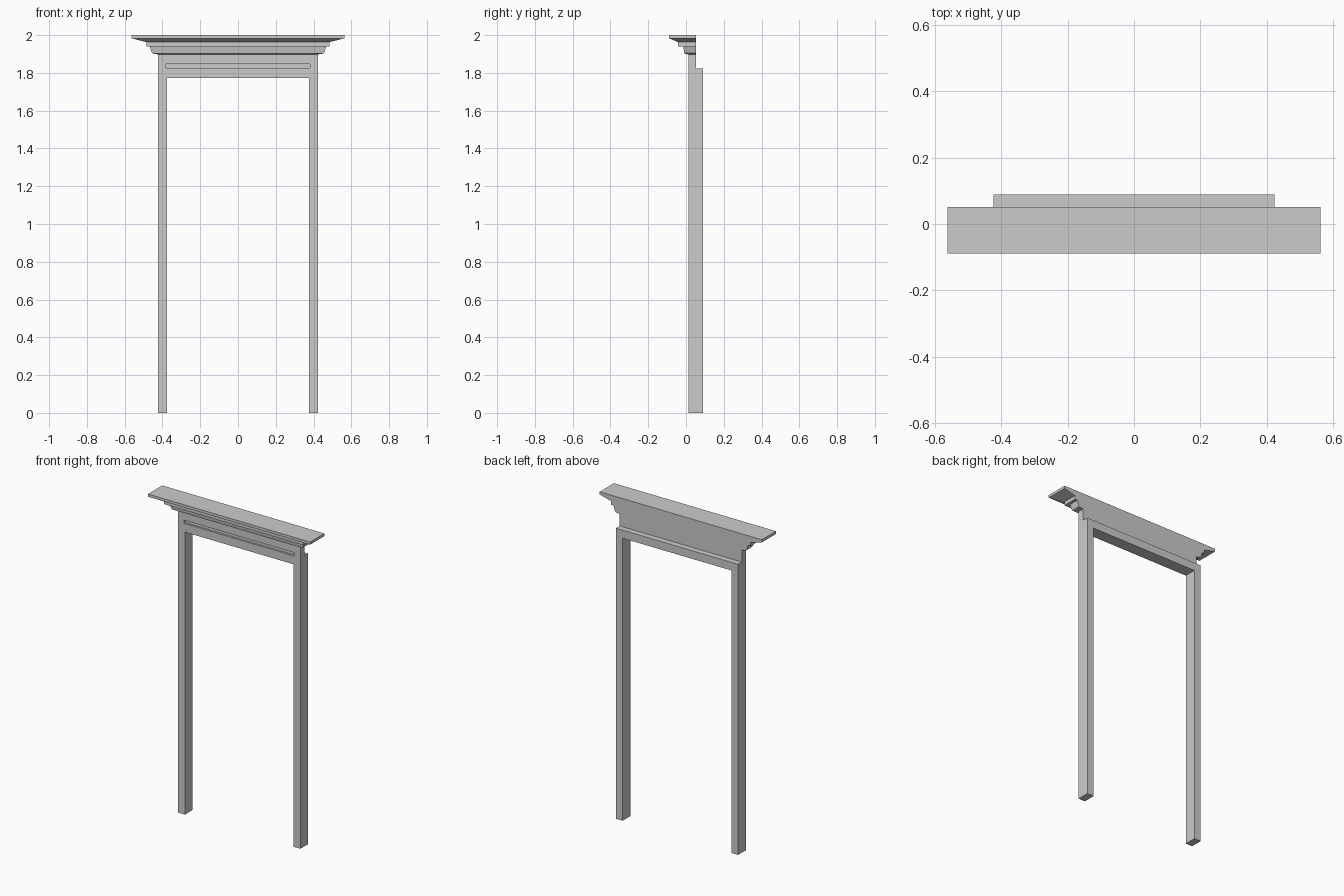
import bpy, bmesh

if "Cube" in bpy.data.objects:
    bpy.data.objects.remove(bpy.data.objects["Cube"])

W, YF, YM, YB = 0.424, 0.012, 0.052, 0.089   # half width, front, header back, frame back
Z_STEP = 1.823


def make_object(name, bm):
    bmesh.ops.recalc_face_normals(bm, faces=bm.faces)
    mesh = bpy.data.meshes.new(name)
    bm.to_mesh(mesh)
    bm.free()
    obj = bpy.data.objects.new(name, mesh)
    bpy.context.collection.objects.link(obj)
    return obj


def extrude_xz(name, outline, y0, y1):
    bm = bmesh.new()
    face = bm.faces.new([bm.verts.new((x, y0, z)) for x, z in outline])
    moved = bmesh.ops.extrude_face_region(bm, geom=[face])["geom"]
    verts = [v for v in moved if isinstance(v, bmesh.types.BMVert)]
    bmesh.ops.translate(bm, verts=verts, vec=(0, y1 - y0, 0))
    return make_object(name, bm)


def loft(name, rings, y_back):
    # each ring is half width, front y, height
    bm = bmesh.new()
    loops = [[bm.verts.new(p) for p in ((-x, y, z), (x, y, z), (x, y_back, z), (-x, y_back, z))]
             for x, y, z in rings]
    for a, b in zip(loops, loops[1:]):
        for i in range(4):
            j = (i + 1) % 4
            bm.faces.new((a[i], a[j], b[j], b[i]))
    bm.faces.new(loops[0])
    bm.faces.new(loops[-1])
    return make_object(name, bm)


# Legs and lintel in one frame
IN, Z_OPEN = 0.377, 1.772
extrude_xz("door_frame", [(-W, 0), (-IN, 0), (-IN, Z_OPEN), (IN, Z_OPEN),
                          (IN, 0), (W, 0), (W, Z_STEP), (-W, Z_STEP)], YF, YB)

# Header block with stepped cornice
header = loft("header_cornice", [
    (W, YF, Z_STEP), (W, YF, 1.898),
    (0.452, -0.008, 1.902), (0.458, -0.010, 1.911),
    (0.467, -0.014, 1.940), (0.485, -0.042, 1.940),
    (0.485, -0.042, 1.963), (0.563, -0.089, 1.983),
    (0.563, -0.089, 2.0)], YM)

# Shallow slot across the header
SX, Z0, Z1, C = 0.384, 1.825, 1.846, 0.004
slot = extrude_xz("slot_cutter", [(-SX + C, Z0), (SX - C, Z0), (SX, Z0 + C), (SX, Z1 - C),
                                  (SX - C, Z1), (-SX + C, Z1), (-SX, Z1 - C), (-SX, Z0 + C)],
                  YF - 0.03, YF + 0.012)
slot.hide_render = True
slot.hide_set(True)
mod = header.modifiers.new("slot", 'BOOLEAN')
mod.operation = 'DIFFERENCE'
mod.solver = 'EXACT'
mod.object = slot
